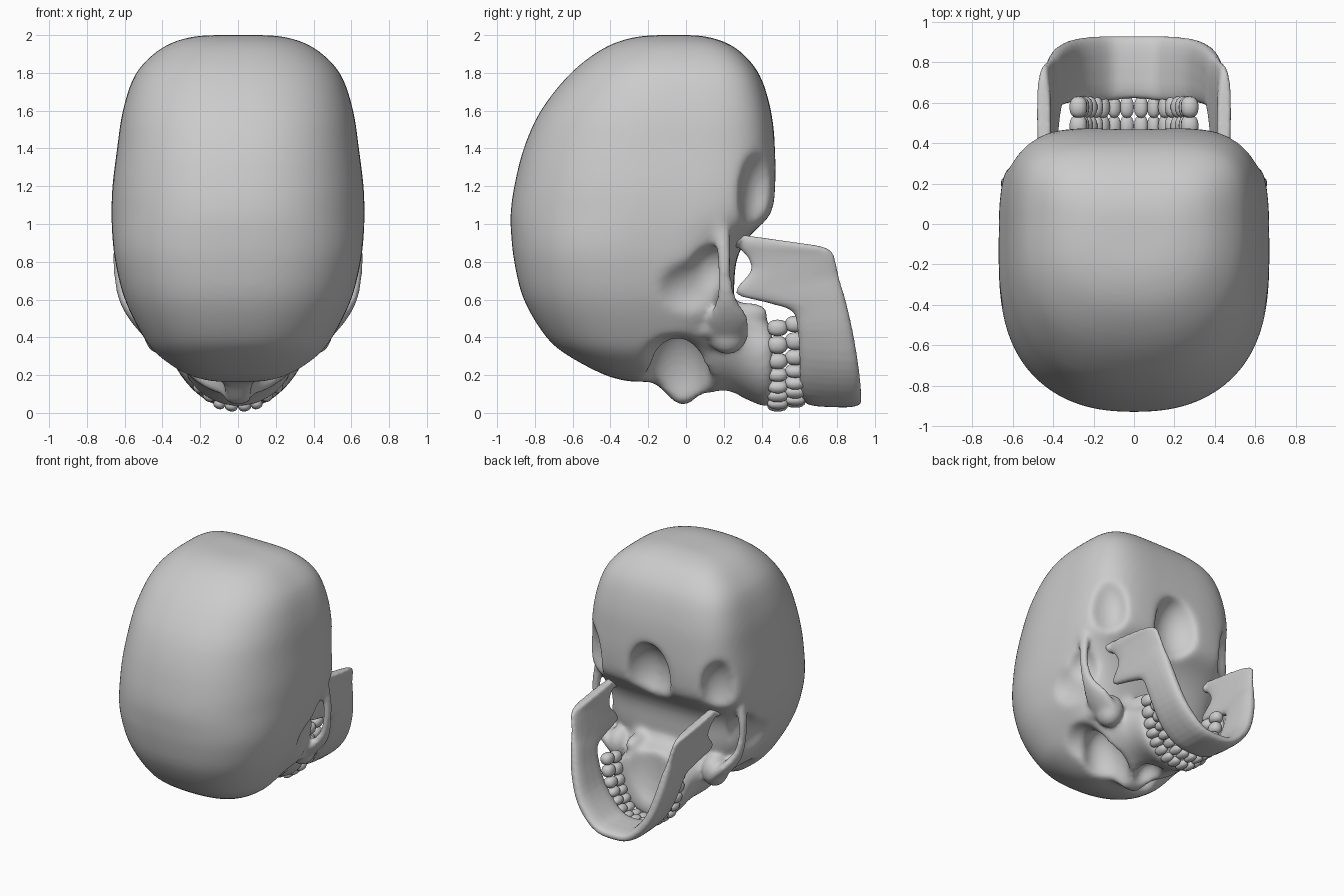
import bpy, bmesh, math
from mathutils import Vector, Matrix

if "Cube" in bpy.data.objects:
    bpy.data.objects.remove(bpy.data.objects["Cube"])


def spow(v, e):
    return math.copysign(abs(v) ** e, v)


def finish(name, bm):
    bmesh.ops.recalc_face_normals(bm, faces=bm.faces)
    me = bpy.data.meshes.new(name)
    bm.to_mesh(me)
    bm.free()
    for p in me.polygons:
        p.use_smooth = True
    ob = bpy.data.objects.new(name, me)
    bpy.context.collection.objects.link(ob)
    return ob


def loft(bm, rings):
    """Skin a list of closed point rings and cap both ends."""
    rows = [[bm.verts.new(p) for p in r] for r in rings]
    n = len(rows[0])
    for a, b in zip(rows, rows[1:]):
        for i in range(n):
            j = (i + 1) % n
            bm.faces.new((a[i], a[j], b[j], b[i]))
    bm.faces.new(rows[0][::-1])
    bm.faces.new(rows[-1])


def blob(bm, c, r, mirror=False, power=1.0, turn=0.0, seg=28):
    """Ellipsoid (squarish when power < 1), optionally on both sides."""
    for s in ((1, -1) if mirror else (1,)):
        vs = bmesh.ops.create_uvsphere(bm, u_segments=seg, v_segments=seg // 2, radius=1)["verts"]
        m = Matrix.Rotation(turn * s, 3, 'Y')
        for v in vs:
            p = Vector([spow(v.co[i], power) * r[i] for i in range(3)])
            v.co = m @ p + Vector((c[0] * s, c[1], c[2]))


def tube(bm, pts):
    """Mirrored oval bars along points (x, y, z, thickness, height in y)."""
    for s in (1, -1):
        rings = []
        for i, (x, y, z, t, h) in enumerate(pts):
            a, b = pts[max(i - 1, 0)], pts[min(i + 1, len(pts) - 1)]
            d = Vector((b[0] - a[0], 0, b[2] - a[2])).normalized()
            nrm = Vector((-d.z, 0, d.x))
            ring = []
            for k in range(16):
                q = k * math.tau / 16
                p = Vector((x, y, z)) + nrm * t * math.cos(q) + Vector((0, h * math.sin(q), 0))
                ring.append((p.x * s, p.y, p.z))
            rings.append(ring)
        loft(bm, rings)


def spline(rows, steps=4):
    """Catmull-Rom refinement of rows of numbers."""
    out = []
    for i in range(len(rows) - 1):
        p0, p1, p2, p3 = (rows[max(i - 1, 0)], rows[i], rows[i + 1], rows[min(i + 2, len(rows) - 1)])
        for k in range(steps):
            t = k / steps
            out.append([0.5 * (2 * b + (c - a) * t + (2 * a - 5 * b + 4 * c - d) * t * t
                               + (3 * b - a - 3 * c + d) * t ** 3)
                        for a, b, c, d in zip(p0, p1, p2, p3)])
    return out + [list(rows[-1])]


def modify(ob, kind, **kw):
    m = ob.modifiers.new(kind.title(), kind)
    for k, v in kw.items():
        setattr(m, k, v)
    bpy.context.view_layer.objects.active = ob
    bpy.ops.object.modifier_apply(modifier=m.name)


bm = bmesh.new()

# Braincase: cross-sections (z, y min, y max, half width)
case = [(2.0, -.14, .02, .12), (1.99, -.27, .12, .25), (1.935, -.43, .26, .4),
        (1.8, -.61, .385, .54), (1.6, -.77, .45, .61), (1.4, -.86, .472, .64),
        (1.2, -.91, .475, .665), (1.05, -.93, .45, .67), (.93, -.925, .33, .665),
        (.8, -.91, .265, .65), (.6, -.86, .25, .6), (.4, -.74, .2, .5),
        (.3, -.62, .12, .42), (.2, -.43, 0, .27), (.165, -.3, -.1, .15)]
rings = []
for z, y0, y1, w in spline(case, 3):
    yc = y0 + .55 * (y1 - y0)
    ring = []
    for k in range(56):
        q = k * math.tau / 56
        s, c = math.sin(q), math.cos(q)
        e = 2 / (2.4 if s < 0 else 4.2)
        ring.append((w * spow(c, e), yc + (yc - y0 if s < 0 else y1 - yc) * spow(s, e), z))
    rings.append(ring)
loft(bm, rings)

# Face and upper jaw: cross-sections (y, half width, front z, middle z, back z)
face = [(-.27, .34, .21, .5, .7), (-.16, .41, .155, .5, .7), (-.04, .42, .04, .5, .7),
        (.03, .41, .055, .5, .7), (.12, .4, .085, .5, .68), (.22, .37, .1, .45, .62),
        (.31, .32, .075, .38, .55), (.4, .31, .035, .34, .52), (.46, .3, .03, .33, .5)]
rings = []
for y, w, z0, zc, z1 in spline(face, 3):
    ring = []
    for k in range(40):
        q = k * math.tau / 40
        s = math.sin(q)
        ring.append((w * math.cos(q), y, zc + s * (zc - z0 if s < 0 else z1 - zc)))
    rings.append(ring)
loft(bm, rings)

# Wings behind the palate
blob(bm, (.2, .31, .53), (.06, .14, .06), True)
skull = finish("cranium", bm)

# Hollows: eye sockets, nose, temples, palate, skull base
bm = bmesh.new()
blob(bm, (.22, -.04, .19), (.145, .17, .28), True, turn=.25)
blob(bm, (.47, -.05, .17), (.19, .215, .245), True)
blob(bm, (0, .16, .07), (.09, .12, .13))
blob(bm, (.62, .16, .75), (.12, .14, .14), True)
blob(bm, (.76, .08, .62), (.23, .3, .22), True, turn=.3)
blob(bm, (0, .5, .48), (.2, .12, .38))
blob(bm, (0, .51, 1.14), (.19, .2, .27))
blob(bm, (.6, .41, 1.15), (.17, .13, .25), True)
cutter = finish("hollow_cutter", bm)
cutter.hide_render = True

modify(skull, 'REMESH', mode='VOXEL', voxel_size=.018)
modify(cutter, 'REMESH', mode='VOXEL', voxel_size=.018)
modify(cutter, 'SMOOTH', factor=.5, iterations=3)
modify(skull, 'BOOLEAN', operation='DIFFERENCE', object=cutter, solver='EXACT')
modify(skull, 'REMESH', mode='VOXEL', voxel_size=.018)
modify(skull, 'SMOOTH', factor=.5, iterations=14)
bpy.data.objects.remove(cutter)

# Cheekbones, arches and ear ridges, fused into the skull
bm = bmesh.new()
blob(bm, (.41, .22, .43), (.09, .11, .12), True)
blob(bm, (.45, .1, .45), (.05, .15, .055), True)
blob(bm, (.61, .16, 1.05), (.045, .07, .16), True)
arch = [(.61, .18, 1.0, .035, .05), (.632, .2, .86, .028, .04), (.63, .205, .72, .026, .036),
        (.6, .215, .6, .03, .055), (.53, .225, .5, .04, .105), (.42, .22, .4, .055, .11)]
tube(bm, spline(arch))
cheeks = finish("cheekbones", bm)
bpy.ops.object.select_all(action='DESELECT')
cheeks.select_set(True)
skull.select_set(True)
bpy.context.view_layer.objects.active = skull
bpy.ops.object.join()
modify(skull, 'REMESH', mode='VOXEL', voxel_size=.016, use_smooth_shade=True)
modify(skull, 'SMOOTH', factor=.5, iterations=8)

# Lower jaw: stations (x, top y, top z, bottom y, bottom z, half thickness)
half = [(0, .62, .075, .93, .065, .04), (.12, .61, .095, .93, .08, .04),
        (.22, .6, .18, .925, .16, .045), (.3, .6, .3, .91, .28, .045),
        (.355, .59, .44, .88, .45, .045), (.385, .56, .54, .845, .6, .04),
        (.4, .42, .585, .825, .67, .035), (.41, .26, .635, .81, .73, .032),
        (.425, .34, .75, .795, .8, .03), (.435, .32, .83, .78, .845, .03),
        (.44, .25, .9, .75, .87, .035), (.44, .24, .95, .7, .885, .03)]
full = [(-r[0],) + r[1:] for r in half[:0:-1]] + half
rows = spline(full, 3)
rings = []
for i, (x, yt, zt, yb, zb, t) in enumerate(rows):
    a, b = rows[max(i - 1, 0)], rows[min(i + 1, len(rows) - 1)]
    d = Vector((b[0] - a[0], 0, b[2] + b[4] - a[2] - a[4])).normalized()
    nrm = Vector((-d.z, 0, d.x))
    top, bot = Vector((x, yt, zt)), Vector((x * 1.02, yb, zb))
    ring = []
    for k in range(20):
        q = k * math.tau / 20
        p = (top + bot) / 2 + (top - bot) / 2 * spow(math.sin(q), .6) + nrm * t * spow(math.cos(q), .8)
        ring.append(p)
    rings.append(ring)
bm = bmesh.new()
loft(bm, rings)
blob(bm, (.43, .265, .915), (.065, .038, .042), True)
jaw = finish("lower_jaw", bm)
modify(jaw, 'REMESH', mode='VOXEL', voxel_size=.011, use_smooth_shade=True)
modify(jaw, 'SMOOTH', factor=.5, iterations=5)

# Teeth: arch positions (x, z) and half width
arc = [(.035, .038, .035), (.098, .05, .032), (.153, .09, .034), (.195, .142, .034),
       (.225, .203, .035), (.247, .275, .042), (.265, .36, .047), (.275, .45, .044)]
for name, y, ry, dz in (("upper_teeth", .485, .055, 0), ("lower_teeth", .578, .054, .02)):
    bm = bmesh.new()
    for i, (x, z, w) in enumerate(arc):
        a, b = arc[max(i - 1, 0)], arc[min(i + 1, 7)]
        turn = -math.atan2(b[1] - a[1], b[0] - a[0])
        depth = .03 if i < 3 else .044
        blob(bm, (x, y, z + dz), (w, ry, depth), True, .85, turn, 16)
    finish(name, bm)
